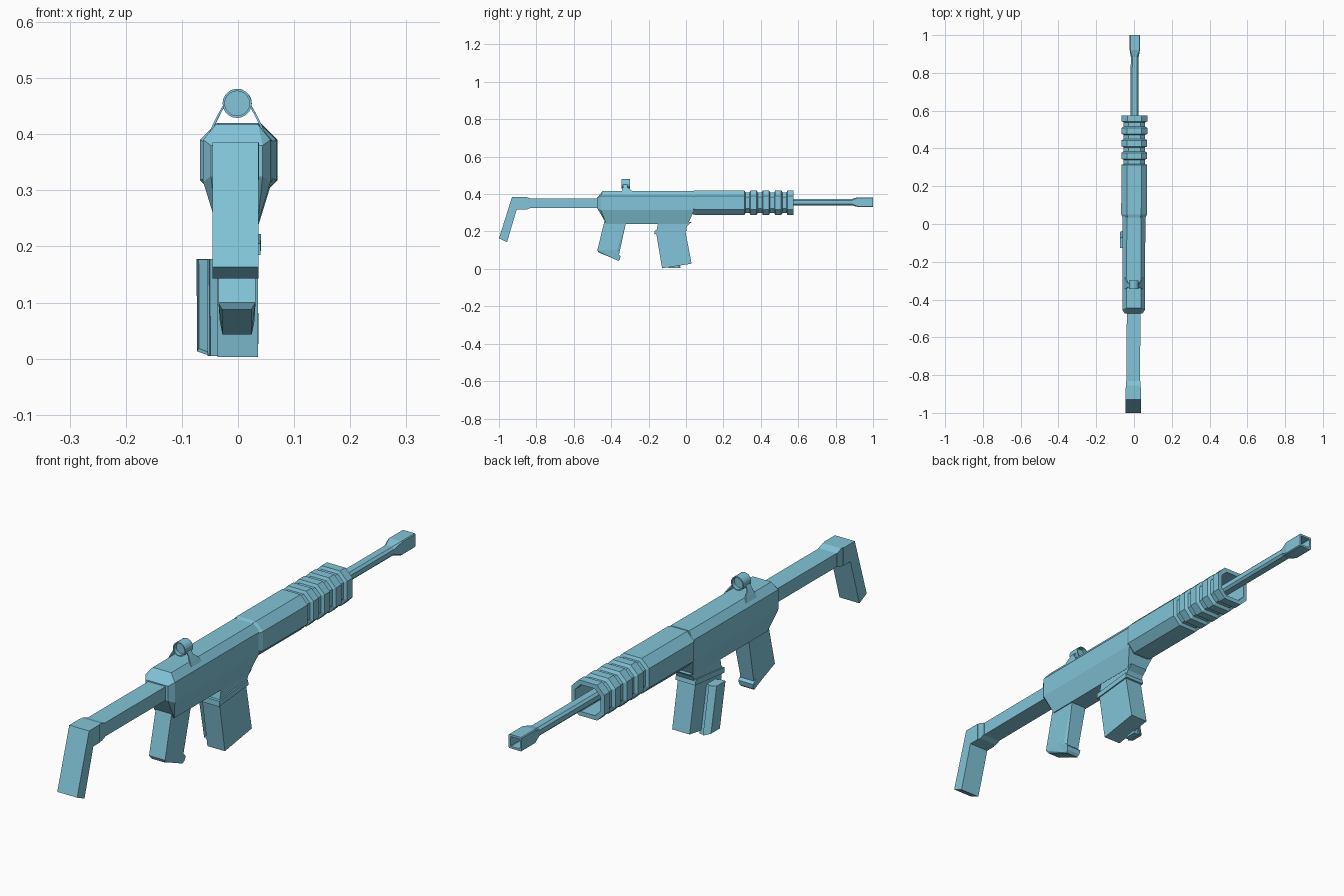
import bpy, bmesh, math

if "Cube" in bpy.data.objects:
    bpy.data.objects.remove(bpy.data.objects["Cube"])

mat = bpy.data.materials.new("light_blue")
mat.diffuse_color = (0.223, 0.558, 0.694, 1)
mat.use_nodes = True
mat.node_tree.nodes["Principled BSDF"].inputs["Base Color"].default_value = mat.diffuse_color


def finish(name, bm):
    for v in bm.verts:                      # whole model sits at a tiny yaw
        v.co.x += 0.0045 * v.co.y
    bmesh.ops.recalc_face_normals(bm, faces=bm.faces)
    me = bpy.data.meshes.new(name)
    bm.to_mesh(me)
    bm.free()
    me.materials.append(mat)
    ob = bpy.data.objects.new(name, me)
    bpy.context.collection.objects.link(ob)
    return ob


def hull_bm(points):
    bm = bmesh.new()
    for p in points:
        bm.verts.new(p)
    bmesh.ops.convex_hull(bm, input=bm.verts[:])
    bmesh.ops.delete(bm, geom=[v for v in bm.verts if not v.link_faces], context='VERTS')
    bmesh.ops.dissolve_limit(bm, angle_limit=0.01, verts=bm.verts[:], edges=bm.edges[:])
    bmesh.ops.recalc_face_normals(bm, faces=bm.faces)
    return bm


def levels(rows):
    """Points for rows of (z, half width, y rear, y front), mirrored in x."""
    return [(s * hw, y, z) for z, hw, a, b in rows for y in (a, b) for s in (-1, 1)]


def prism(name, profile, hw):
    """Side profile (y, z) extruded across x."""
    bm = bmesh.new()
    f = bm.faces.new([bm.verts.new((-hw, y, z)) for y, z in profile])
    g = bmesh.ops.extrude_face_region(bm, geom=[f])["geom"]
    for v in g:
        if isinstance(v, bmesh.types.BMVert):
            v.co.x = hw
    return finish(name, bm)


def loft(name, rings, cz):
    """Chamfered rectangles (y, half x, half z, chamfer) joined along y."""
    bm = bmesh.new()
    loops = []
    for y, a, b, c in rings:
        pts = [(a - c, b), (a, b - c), (a, c - b), (a - c, -b),
               (c - a, -b), (-a, c - b), (-a, b - c), (c - a, b)]
        loops.append([bm.verts.new((x, y, cz + z)) for x, z in pts])
    for p, q in zip(loops, loops[1:]):
        for i in range(8):
            j = (i + 1) % 8
            bm.faces.new((p[i], p[j], q[j], q[i]))
    bm.faces.new(loops[0])
    bm.faces.new(loops[-1])
    return finish(name, bm)


# Receiver
finish("receiver", hull_bm(levels([
    (0.417, 0.038, -0.445, 0.035), (0.39, 0.060, -0.455, 0.045),
    (0.315, 0.060, -0.455, 0.045), (0.24, 0.037, -0.425, 0.01),
    (0.38, 0.046, -0.475, 0.045), (0.325, 0.046, -0.475, 0.045)])))

# Handguard with four ribs and a hollow front
big, low = (0.068, 0.066, 0.030), (0.057, 0.055, 0.025)
rings = [(0.03, 0.058, 0.060, 0.028), (0.05, *big), (0.313, *big)]
for k in range(4):
    y = 0.318 + k * 0.066
    rings += [(y, *low), (y + 0.022, *low), (y + 0.027, *big), (y + 0.059, *big)]
rings += [(0.575, 0.052, 0.050, 0.023), (0.35, 0.052, 0.050, 0.023)]
loft("handguard", rings, 0.354)

# Barrel and hollow square muzzle
loft("barrel", [(0.3, 0.021, 0.017, 0.008), (0.9, 0.021, 0.017, 0.008)], 0.357)
loft("muzzle", [(0.885, 0.021, 0.017, 0.008), (0.92, 0.027, 0.026, 0.003),
                (1.0, 0.027, 0.026, 0.003), (1.0, 0.019, 0.018, 0.002),
                (0.93, 0.019, 0.018, 0.002)], 0.357)

# Stock tube and butt
prism("stock_tube", [(-0.85, 0.325), (-0.46, 0.325), (-0.46, 0.376), (-0.85, 0.376)], 0.036)
prism("stock_collar", [(-0.87, 0.318), (-0.85, 0.318), (-0.83, 0.326),
                       (-0.83, 0.376), (-0.855, 0.385), (-0.87, 0.385)], 0.038)
prism("butt", [(-0.93, 0.385), (-1.0, 0.163), (-0.957, 0.143),
               (-0.905, 0.318), (-0.865, 0.318), (-0.865, 0.385)], 0.041)

# Pistol grip with a toe at the front of its base
finish("grip", hull_bm(levels([
    (0.26, 0.033, -0.435, -0.318), (0.10, 0.033, -0.474, -0.368)])
    + [(s * 0.026, y, z) for s in (-1, 1) for y, z in ((-0.468, 0.088), (-0.365, 0.046))]))
finish("grip_toe", hull_bm([
    (s * w, y, z) for s in (-1, 1) for w, y, z in (
        (0.033, -0.40, 0.10), (0.031, -0.366, 0.085), (0.031, -0.35, 0.068),
        (0.028, -0.353, 0.052), (0.026, -0.362, 0.043), (0.026, -0.40, 0.06))]))

# Magazine well, lip and leaning magazine
prism("magazine_well", [(-0.148, 0.25), (-0.16, 0.195), (0.0, 0.215),
                        (0.008, 0.232), (0.03, 0.25)], 0.036)
prism("magazine_lip", [(-0.167, 0.205), (-0.168, 0.185), (0.004, 0.202), (0.0, 0.222)], 0.041)
prism("magazine", [(-0.16, 0.195), (-0.128, 0.003), (0.03, 0.028), (-0.005, 0.21)], 0.036)


# Side clip on the magazine: a bridge and a channel with a recessed rear
def clip(x0, x1, grow, taper):
    return hull_bm([(x, y - 0.2 * z, z)
                    for x, t in ((x0, taper), (x1, 0)) for z in (0.005 + t, 0.178)
                    for y in (-0.092 - grow, -0.028 + grow - 1.5 * t)])


finish("clip_bridge", clip(-0.054, -0.03, -0.006, 0))
bm = clip(-0.073, -0.049, 0, 0.008)
rear = [f for f in bm.faces if f.normal.y < -0.8]
bmesh.ops.inset_region(bm, faces=rear, thickness=0.005, depth=-0.012)
finish("clip_channel", bm)

# Round sight with recessed glass
bm = bmesh.new()
n = 20
loops = [[bm.verts.new((r * math.cos(2 * math.pi * i / n), y,
                        0.455 + r * math.sin(2 * math.pi * i / n))) for i in range(n)]
         for y, r in ((-0.33, 0.022), (-0.345, 0.022), (-0.345, 0.026),
                      (-0.30, 0.026), (-0.30, 0.022), (-0.315, 0.022))]
for p, q in zip(loops, loops[1:]):
    for i in range(n):
        j = (i + 1) % n
        bm.faces.new((p[i], p[j], q[j], q[i]))
bm.faces.new(loops[0])
bm.faces.new(loops[-1])
finish("sight_ring", bm)

# Sight legs, spreading outward and down onto the receiver
legs = [(0.022, 0.450, -0.337, -0.312), (0.030, 0.436, -0.337, -0.312),
        (0.039, 0.418, -0.342, -0.290), (0.050, 0.394, -0.345, -0.275)]
for side, label in ((-1, "left"), (1, "right")):
    bm = bmesh.new()
    loops = [[bm.verts.new((side * (x + d), y, z)) for d, y in
              ((0, a), (0.004, a), (0.004, b), (0, b))] for x, z, a, b in legs]
    for p, q in zip(loops, loops[1:]):
        for i in range(4):
            j = (i + 1) % 4
            bm.faces.new((p[i], p[j], q[j], q[i]))
    bm.faces.new(loops[0])
    bm.faces.new(loops[-1])
    finish("sight_leg_" + label, bm)
